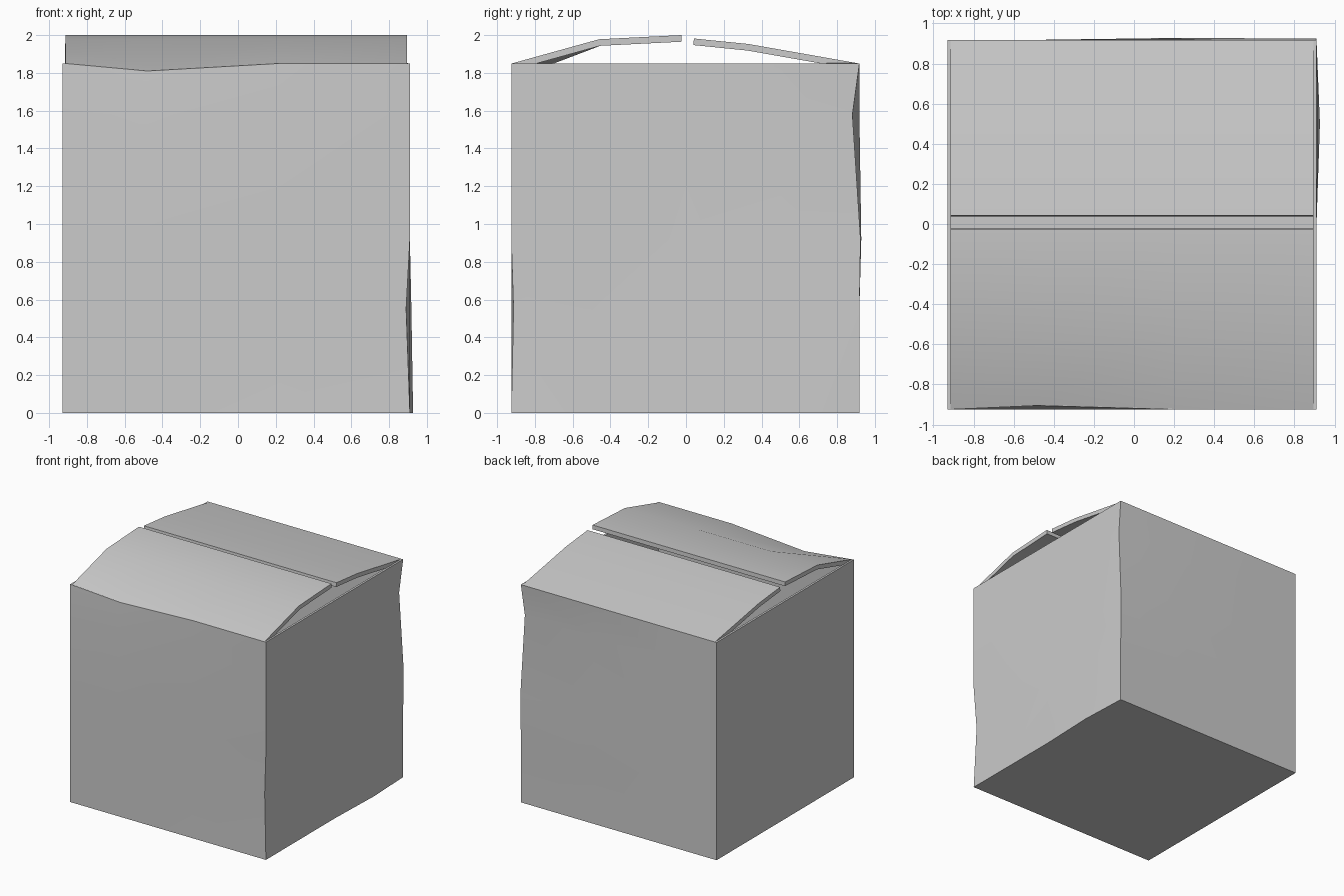
import bpy, bmesh, math

if "Cube" in bpy.data.objects:
    bpy.data.objects.remove(bpy.data.objects["Cube"])

X = [-0.93, -0.48, 0.22, 0.91]
Y = [-0.925, -0.5, 0.0, 0.5, 0.918]
Z = [0.0, 0.55, 0.92, 1.58, 1.85]

# Dents and bulges of the carton, keyed by grid position (ix, iy, iz)
DENTS = {
    (1, 0, 4): (0.0, 0.02, -0.04),       # crushed front rim
    (3, 0, 1): (-0.02, 0.012, 0.0),      # front right corner
    (3, 4, 3): (-0.012, -0.037, 0.0),    # back right corner
    (3, 3, 0): (0.017, 0.0, 0.0),        # right foot bulge
    (3, 3, 1): (0.008, 0.0, 0.0),
    (2, 4, 2): (0.0, 0.010, 0.0),        # back wall bulge
    (3, 4, 2): (0.0, 0.006, 0.0),
}


def finish(name, bm, thickness):
    bmesh.ops.recalc_face_normals(bm, faces=bm.faces)
    mesh = bpy.data.meshes.new(name)
    bm.to_mesh(mesh)
    bm.free()
    ob = bpy.data.objects.new(name, mesh)
    bpy.context.collection.objects.link(ob)
    mod = ob.modifiers.new("board", 'SOLIDIFY')
    mod.thickness = thickness
    mod.offset = -1
    mod.use_even_offset = True
    bpy.ops.object.select_all(action='DESELECT')
    ob.select_set(True)
    bpy.context.view_layer.objects.active = ob
    bpy.ops.object.modifier_apply(modifier=mod.name)
    bpy.ops.object.shade_smooth_by_angle(angle=math.radians(30))
    return ob


# Carton body: four walls and a floor, open at the top
bm = bmesh.new()
cache = {}


def vert(i, j, k):
    key = (i, j, k)
    if key not in cache:
        d = DENTS.get(key, (0, 0, 0))
        cache[key] = bm.verts.new((X[i] + d[0], Y[j] + d[1], Z[k] + d[2]))
    return cache[key]


nx, ny, nz = len(X) - 1, len(Y) - 1, len(Z) - 1
for k in range(nz):
    for i in range(nx):
        for j in (0, ny):
            bm.faces.new([vert(i, j, k), vert(i + 1, j, k), vert(i + 1, j, k + 1), vert(i, j, k + 1)])
    for j in range(ny):
        for i in (0, nx):
            bm.faces.new([vert(i, j, k), vert(i, j + 1, k), vert(i, j + 1, k + 1), vert(i, j, k + 1)])
for i in range(nx):
    for j in range(ny):
        bm.faces.new([vert(i, j, 0), vert(i + 1, j, 0), vert(i + 1, j + 1, 0), vert(i, j + 1, 0)])
finish("carton_body", bm, 0.018)


# Lid flaps: a bent profile swept across the width
def flap(name, profile, dent=None):
    bm = bmesh.new()
    xs = [-0.914, -0.48, 0.22, 0.896]
    rows = []
    for r, (y, z) in enumerate(profile):
        row = []
        for i, x in enumerate(xs):
            d = dent if dent and r == 0 and i == 1 else (0, 0, 0)
            row.append(bm.verts.new((x + d[0], y + d[1], z + d[2])))
        rows.append(row)
    for a, b in zip(rows, rows[1:]):
        for i in range(len(xs) - 1):
            bm.faces.new([a[i], a[i + 1], b[i + 1], b[i]])
    # make the outer side face up so the board thickens downwards
    bmesh.ops.recalc_face_normals(bm, faces=bm.faces)
    if sum(f.normal.z for f in bm.faces) < 0:
        bmesh.ops.reverse_faces(bm, faces=bm.faces)
    mesh_faces = bm.faces[:]
    return bm, name, mesh_faces


def finish_flap(bm, name):
    mesh = bpy.data.meshes.new(name)
    bm.to_mesh(mesh)
    bm.free()
    ob = bpy.data.objects.new(name, mesh)
    bpy.context.collection.objects.link(ob)
    mod = ob.modifiers.new("board", 'SOLIDIFY')
    mod.thickness, mod.offset = 0.035, -1
    bpy.ops.object.select_all(action='DESELECT')
    ob.select_set(True)
    bpy.context.view_layer.objects.active = ob
    bpy.ops.object.modifier_apply(modifier=mod.name)
    bpy.ops.object.shade_smooth_by_angle(angle=math.radians(30))


for name, profile, dent in (
    ("front_flap", [(-0.922, 1.85), (-0.46, 1.978), (-0.025, 2.0)], (0, 0.02, -0.04)),
    ("back_flap", [(0.915, 1.85), (0.33, 1.953), (0.042, 1.982)], None),
):
    bm, name, _ = flap(name, profile, dent)
    finish_flap(bm, name)
